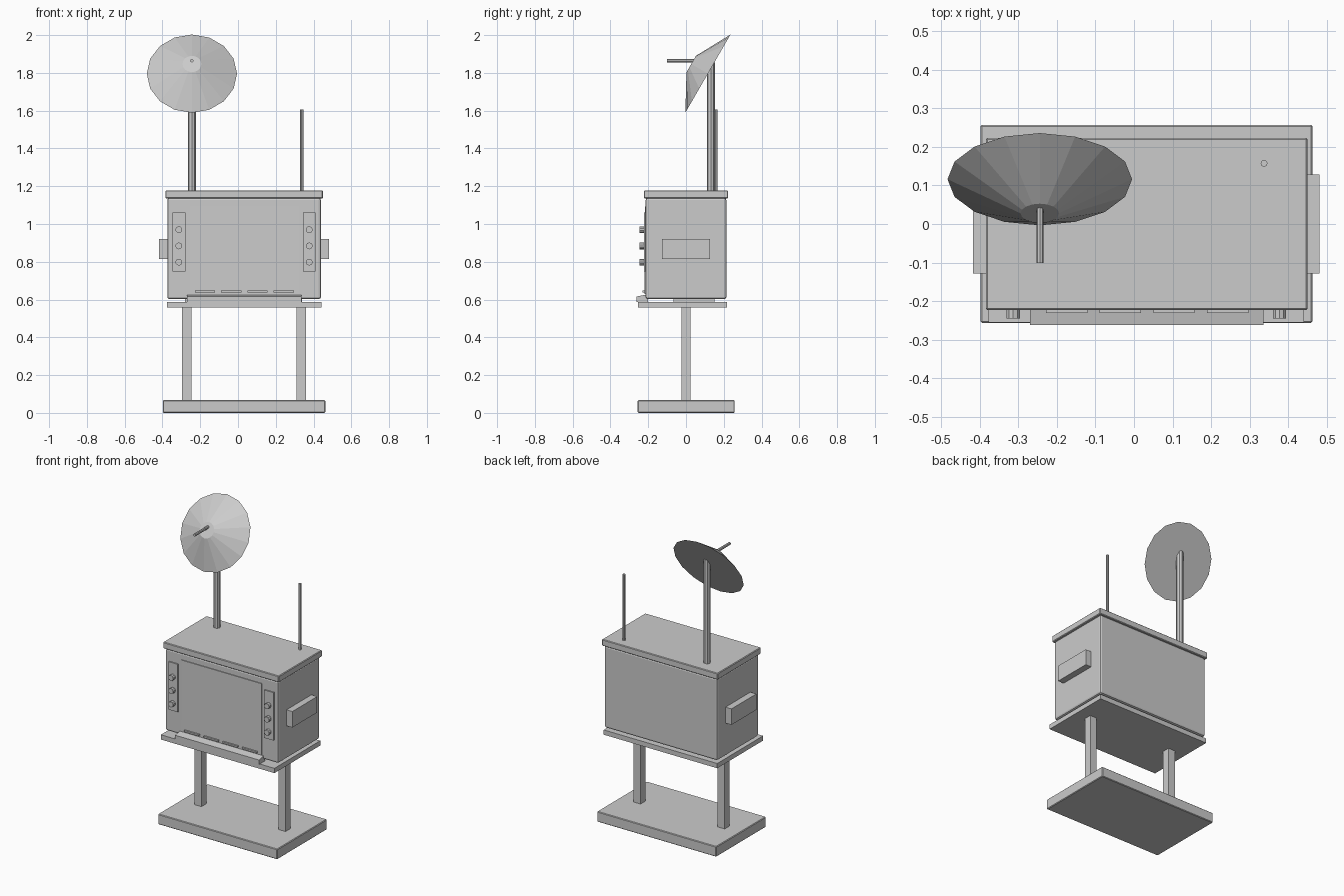
import bpy, bmesh, math
from mathutils import Vector, Matrix

if "Cube" in bpy.data.objects:
    bpy.data.objects.remove(bpy.data.objects["Cube"])


def finish(name, bm):
    bmesh.ops.recalc_face_normals(bm, faces=bm.faces[:])
    me = bpy.data.meshes.new(name)
    bm.to_mesh(me)
    bm.free()
    ob = bpy.data.objects.new(name, me)
    bpy.context.collection.objects.link(ob)
    return ob


def box(name, x, y, z, bevel=0.0, segments=2):
    bm = bmesh.new()
    size = Vector((x[1] - x[0], y[1] - y[0], z[1] - z[0]))
    mid = Vector((sum(x), sum(y), sum(z))) / 2
    bmesh.ops.create_cube(bm, size=1, matrix=Matrix.Translation(mid) @ Matrix.Diagonal(size).to_4x4())
    ob = finish(name, bm)
    if bevel:
        mod = ob.modifiers.new("bevel", 'BEVEL')
        mod.width = bevel
        mod.segments = segments
    return ob


def rod(name, a, b, r1, r2=None, sides=8, spin=0.0):
    a, b = Vector(a), Vector(b)
    bm = bmesh.new()
    turn = (b - a).to_track_quat('Z', 'Y').to_matrix().to_4x4()
    bmesh.ops.create_cone(bm, cap_ends=True, segments=sides, radius1=r1,
                          radius2=r1 if r2 is None else r2, depth=(b - a).length,
                          matrix=Matrix.Translation((a + b) / 2) @ turn @ Matrix.Rotation(spin, 4, 'Z'))
    return finish(name, bm)


def extrude_x(name, profile, x0, x1):
    bm = bmesh.new()
    face = bm.faces.new([bm.verts.new((x0, y, z)) for y, z in profile])
    new = bmesh.ops.extrude_face_region(bm, geom=[face])["geom"]
    bmesh.ops.translate(bm, vec=(x1 - x0, 0, 0), verts=[v for v in new if isinstance(v, bmesh.types.BMVert)])
    return finish(name, bm)


CX = 0.032  # centre line of the cabinet

# stand
box("base", (-0.398, 0.462), (-0.256, 0.257), (0, 0.067), 0.004, 1)
for side, s in (("left", -1), ("right", 1)):
    x = CX + s * 0.303
    box(f"{side}_leg", (x - 0.025, x + 0.025), (-0.025, 0.025), (0.06, 0.565))
box("table_top", (-0.377, 0.441), (-0.255, 0.217), (0.557, 0.588))

# cabinet
box("plinth", (-0.28, 0.34), (-0.065, 0.15), (0.585, 0.61))
box("cabinet", (-0.374, 0.439), (-0.214, 0.214), (0.602, 1.138), 0.012)
box("lid", (-0.384, 0.45), (-0.223, 0.223), (1.136, 1.178), 0.004, 1)
extrude_x("screen", [(-0.205, 1.095), (-0.218, 1.093), (-0.22, 0.63), (-0.205, 0.628)], -0.255, 0.322)
extrude_x("front_ledge", [(-0.261, 0.588), (-0.261, 0.616), (-0.2, 0.628), (-0.2, 0.588)], -0.27, 0.335)

# vent ribs along the bottom of the front
for i in range(4):
    x = -0.228 + i * 0.139
    box(f"vent_{i + 1}", (x, x + 0.107), (-0.231, -0.205), (0.637, 0.647))

# control strips, knobs and side handles
for side, s in (("left", -1), ("right", 1)):
    x = CX + s * 0.345
    box(f"{side}_control_strip", (x - 0.034, x + 0.034), (-0.222, -0.205), (0.748, 1.06))
    for i in range(3):
        z = 0.97 - i * 0.086
        rod(f"{side}_knob_{i + 1}", (x, -0.21, z), (x, -0.245, z), 0.018, sides=10)
    xs = sorted((CX + s * 0.4, CX + s * 0.449))
    box(f"{side}_handle", xs, (-0.128, 0.128), (0.816, 0.92))

# whip aerial and dish
rod("aerial", (0.337, 0.157, 1.17), (0.337, 0.157, 1.607), 0.009)
rod("dish_pole", (-0.244, 0.132, 1.17), (-0.244, 0.132, 1.855), 0.021)
rim = Vector((-0.244, 0.116, 1.796))
axis = Vector((0, -math.cos(math.radians(30)), 0.5))
rod("dish", rim, rim + axis * 0.102, 0.239, 0.05, sides=16)
rod("dish_feed", (-0.244, 0.06, 1.864), (-0.244, -0.101, 1.864), 0.009)
